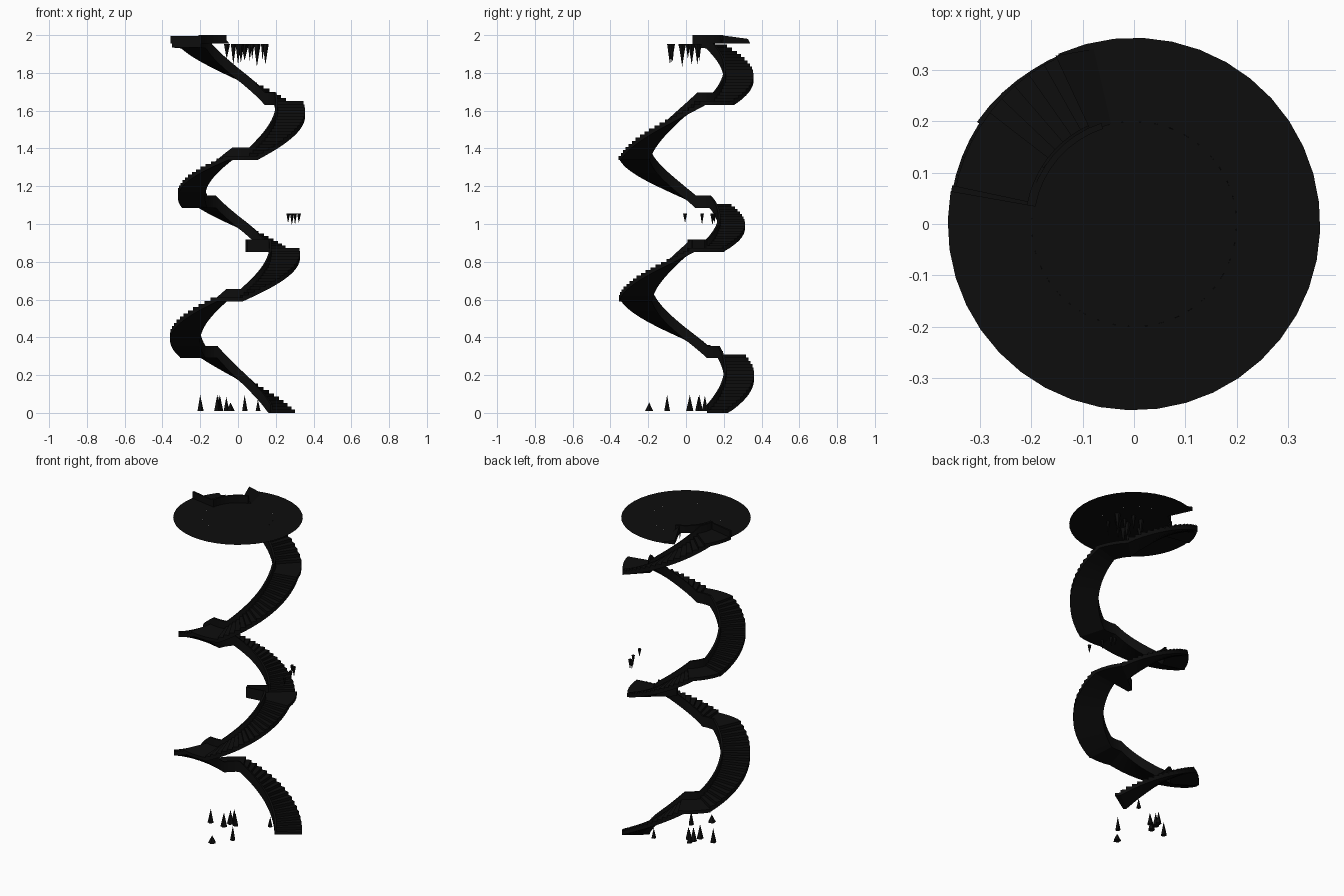
import bpy, bmesh, math

if "Cube" in bpy.data.objects:
    bpy.data.objects.remove(bpy.data.objects["Cube"])

black = bpy.data.materials.new("near_black_stone")
black.diffuse_color = (0.004, 0.004, 0.004, 1)
black.use_nodes = True
black.node_tree.nodes["Principled BSDF"].inputs["Base Color"].default_value = black.diffuse_color


def finish(name, bm):
    bmesh.ops.recalc_face_normals(bm, faces=bm.faces[:])
    me = bpy.data.meshes.new(name)
    bm.to_mesh(me)
    bm.free()
    me.materials.append(black)
    ob = bpy.data.objects.new(name, me)
    bpy.context.collection.objects.link(ob)
    return ob


def pol(a, r, z):
    a = math.radians(a)
    return (r * math.cos(a), r * math.sin(a), z)


def sweep(bm, stations):
    """Closed bar swept round the axis; each station = angle, r_in, r_out, z_bottom, z_top."""
    rings = [[bm.verts.new(pol(a, r, z)) for r, z in ((ri, zb), (ro, zb), (ro, zt), (ri, zt))]
             for a, ri, ro, zb, zt in stations]
    for p, q in zip(rings, rings[1:]):
        for i in range(4):
            j = (i + 1) % 4
            bm.faces.new((p[i], p[j], q[j], q[i]))
    bm.faces.new(rings[0])
    bm.faces.new(rings[-1])


def lerp(a, b, t):
    return a + (b - a) * t


WALL_H, WALL_T, BASE, STEPS = 0.045, 0.012, 0.02, 18

# Path nodes: angle, height, inner radius, outer radius. Flights and landings alternate.
nodes = [(33, 0.0, .205, .36), (123, .31, .20, .36), (147, .31, .205, .36),
         (252, .61, .19, .36), (274, .61, .18, .355), (368, .872, .165, .325),
         (398, .872, .17, .32), (493, 1.105, .17, .305), (523, 1.105, .17, .31),
         (622, 1.36, .195, .355), (647, 1.36, .20, .36), (737, 1.65, .20, .355),
         (765, 1.65, .20, .36), (868, 1.95, .20, .355), (890, 1.955, .20, .362)]

for k, (n0, n1) in enumerate(zip(nodes, nodes[1:])):
    flight = k % 2 == 0
    count = STEPS if flight else 4
    at = lambda t: [lerp(u, v, t) for u, v in zip(n0, n1)]
    bm = bmesh.new()
    wall = []
    for i in range(count + 1):
        a, z, ri, ro = at(i / count)
        wall.append((a, ri, ri + WALL_T, max(z - BASE, 0), z + WALL_H))
        if flight and i < count:          # one tread with a sloping underside
            a2, z2, ri2, ro2 = at((i + 1) / count)
            sweep(bm, [(a, ri, ro, max(z - BASE, 0), z2), (a2, ri2, ro2, max(z2 - BASE, 0), z2)])
    if not flight:
        sweep(bm, [(a, ri, ri + (n0[3] - n0[2]), zb, zt - WALL_H) for a, ri, _, zb, zt in wall])
    finish(f"{'stair_flight' if flight else 'landing'}_{k // 2 + 1}", bm)
    if k != 5:                            # the middle landing opens inward instead
        bm = bmesh.new()
        sweep(bm, wall)
        finish(f"inner_parapet_{k + 1}", bm)

# Balcony reaching inward from the middle landing, with parapets
bm = bmesh.new()
z = .872
sweep(bm, [(a, .05, .17, z - BASE, z) for a in (8, 18, 28, 38)])
sweep(bm, [(a, .05, .062, z - BASE, z + WALL_H) for a in (8, 18, 28, 38)])
for a in (8, 35):
    sweep(bm, [(a, .05, .17, z - BASE, z + WALL_H), (a + 3, .05, .17, z - BASE, z + WALL_H)])
finish("middle_balcony", bm)

# Thin upper floor with a stair opening
FZ = 1.955
bm = bmesh.new()
N = 40
inner = [pol(360 * i / N, .2, FZ) for i in range(N)]
bm.faces.new([bm.verts.new(p) for p in inner])
ring = [(bm.verts.new(pol(a, .2, FZ)), bm.verts.new(pol(a, .363, FZ)))
        for a in [lerp(170, 474, i / 34) for i in range(35)]]
for p, q in zip(ring, ring[1:]):
    bm.faces.new((p[0], p[1], q[1], q[0]))
finish("upper_floor", bm)

# Guard walls round the stair opening
bm = bmesh.new()
sweep(bm, [(lerp(108, 170, i / 8), .195, .207, FZ, 2.0) for i in range(9)])
sweep(bm, [(168, .2, .362, FZ, 1.995), (170, .2, .362, FZ, 1.995)])
tri = [pol(103, .2, FZ), pol(103, .35, FZ), pol(115, .362, FZ), pol(115, .2, FZ),
       pol(115, .2, 2.0), pol(115, .362, 1.98)]
v = [bm.verts.new(p) for p in tri]
for f in ((0, 1, 2, 3), (3, 2, 5, 4), (0, 3, 4), (1, 5, 2), (0, 4, 5, 1)):
    bm.faces.new([v[i] for i in f])
finish("opening_guard", bm)


def spikes(name, z, sign, items):
    """Five-sided cones: x, y, radius, length."""
    bm = bmesh.new()
    for x, y, r, h in items:
        base = [bm.verts.new((x + r * math.cos(math.tau * i / 5), y + r * math.sin(math.tau * i / 5), z))
                for i in range(5)]
        tip = bm.verts.new((x, y, z + sign * h))
        bm.faces.new(base)
        for i in range(5):
            bm.faces.new((base[i], base[(i + 1) % 5], tip))
    finish(name, bm)


spikes("floor_stalagmites", .01, 1, [
    (-.2, .02, .018, .085), (-.11, .02, .02, .085), (-.1, .07, .02, .085), (-.062, .065, .017, .075),
    (-.04, -.195, .023, .045), (.035, -.1, .016, .085), (-.095, .1, .017, .08), (.105, .165, .014, .06)])
spikes("middle_stalactites", 1.055, -1, [
    (.265, .15, .011, .05), (.285, .14, .012, .06), (.302, .085, .01, .06), (.322, -.005, .011, .05)])
spikes("ceiling_stalactites", FZ - .001, -1, [
    (0, .06, .016, .11), (.062, .07, .013, .09), (.145, .03, .018, .11), (-.06, -.02, .018, .08),
    (.035, -.02, .022, .09), (.1, -.02, .02, .12), (.015, -.075, .018, .1), (-.025, -.085, .016, .11),
    (.075, .01, .012, .08), (.13, -.07, .01, .09)])
